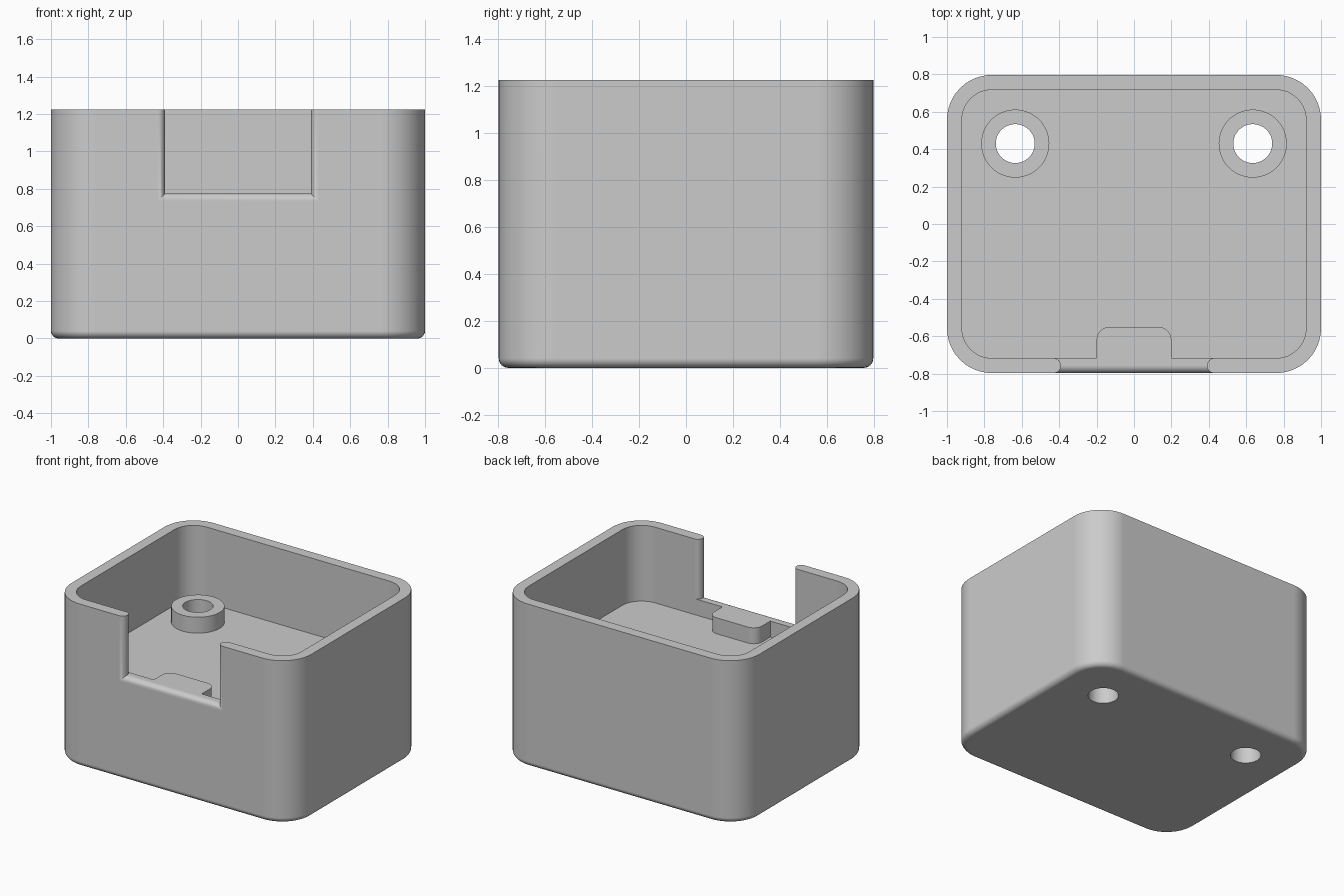
import bpy
import bmesh
from math import cos, sin, pi, sqrt, radians

if "Cube" in bpy.data.objects:
    bpy.data.objects.remove(bpy.data.objects["Cube"], do_unlink=True)

HALF_X, HALF_Y, HEIGHT = 1.0, 0.797, 1.225
WALL, CORNER, EDGE = 0.08, 0.24, 0.04
FLOOR, LEDGE = 0.655, 0.775
BOSS_X, BOSS_Y, BOSS_R, HOLE_R = 0.635, 0.43, 0.182, 0.104

grey = bpy.data.materials.new("light_grey")
grey.use_nodes = True
grey.diffuse_color = (0.6, 0.6, 0.6, 1)
grey.node_tree.nodes["Principled BSDF"].inputs["Base Color"].default_value = (0.6, 0.6, 0.6, 1)


def rounded_rect(inset, z, steps=12):
    """Ring of points round the box, pulled inward by inset."""
    r = CORNER - inset
    ring = []
    for k, (sx, sy) in enumerate([(1, 1), (-1, 1), (-1, -1), (1, -1)]):
        for i in range(steps + 1):
            a = (k + i / steps) * pi / 2
            ring.append((sx * (HALF_X - CORNER) + r * cos(a),
                         sy * (HALF_Y - CORNER) + r * sin(a), z))
    return ring


def circle(x, y, r, z, n=48):
    return [(x + r * cos(2 * pi * i / n), y + r * sin(2 * pi * i / n), z) for i in range(n)]


def loft(name, rings, caps=True):
    """Skin equal rings of points into one object."""
    bm = bmesh.new()
    rows = [[bm.verts.new(p) for p in ring] for ring in rings]
    for a, b in zip(rows, rows[1:]):
        for i in range(len(a)):
            j = (i + 1) % len(a)
            bm.faces.new((a[i], a[j], b[j], b[i]))
    if caps:
        bm.faces.new(rows[0][::-1])
        bm.faces.new(rows[-1])
        bmesh.ops.recalc_face_normals(bm, faces=bm.faces[:])
    mesh = bpy.data.meshes.new(name)
    bm.to_mesh(mesh)
    bm.free()
    mesh.materials.append(grey)
    obj = bpy.data.objects.new(name, mesh)
    bpy.context.collection.objects.link(obj)
    return obj


def activate(obj):
    bpy.ops.object.select_all(action='DESELECT')
    obj.select_set(True)
    bpy.context.view_layer.objects.active = obj


def cut(obj, cutter):
    cutter.hide_render = True
    mod = obj.modifiers.new("cut", 'BOOLEAN')
    mod.operation, mod.solver, mod.object = 'DIFFERENCE', 'EXACT', cutter
    activate(obj)
    bpy.ops.object.modifier_apply(modifier=mod.name)
    bpy.data.objects.remove(cutter, do_unlink=True)


def finish(obj):
    activate(obj)
    bpy.ops.object.shade_smooth_by_angle(angle=radians(30))
    mod = obj.modifiers.new("weighted_normals", 'WEIGHTED_NORMAL')
    mod.keep_sharp = True


# Outer shell with a rounded bottom edge
rings = []
for i in range(7):
    a = i / 6 * pi / 2
    rings.append(rounded_rect(EDGE * (1 - sin(a)), EDGE * (1 - cos(a))))
box = loft("box_body", rings + [rounded_rect(0, HEIGHT)])

# Open cavity above the thick floor
cut(box, loft("cavity_cutter", [rounded_rect(WALL, FLOOR), rounded_rect(WALL, HEIGHT + 0.2)]))

# Front notch: rounded wall ends, sill rounded on the outside only
r = WALL / 2
mid = -HALF_Y + r


def notch_section(y, t):
    flare = r - sqrt(max(0, r * r - t * t))
    x, z = 0.39 + flare, LEDGE - (flare if t < 0 else 0)
    return [(-x, y, z), (x, y, z), (x, y, HEIGHT + 0.2), (-x, y, HEIGHT + 0.2)]


sections = [notch_section(mid - 0.2, -r)]
for i in range(17):
    t = -r * cos(pi * i / 16)
    sections.append(notch_section(mid + t, t))
sections.append(notch_section(mid + 0.15, r))
cut(box, loft("notch_cutter", sections))

# Through holes, each topped by a raised boss
for side, x in (("left", BOSS_X), ("right", -BOSS_X)):
    cut(box, loft("hole_cutter", [circle(x, BOSS_Y, HOLE_R, -0.2), circle(x, BOSS_Y, HOLE_R, 1)]))
    boss = loft("screw_boss_" + side, [
        circle(x, BOSS_Y, BOSS_R, FLOOR), circle(x, BOSS_Y, BOSS_R, LEDGE),
        circle(x, BOSS_Y, HOLE_R, LEDGE), circle(x, BOSS_Y, HOLE_R, FLOOR)], caps=False)
    finish(boss)
finish(box)

# Tab behind the notch, level with the sill
back, width, tab_r = -0.55, 0.2, 0.07
outline = [(-width, -HALF_Y + WALL), (width, -HALF_Y + WALL)]
for k, s in enumerate((1, -1)):
    for i in range(9):
        a = (k + i / 8) * pi / 2
        outline.append((s * (width - tab_r) + tab_r * cos(a), back - tab_r + tab_r * sin(a)))
finish(loft("front_tab", [[(x, y, z) for x, y in outline] for z in (FLOOR, LEDGE)]))
